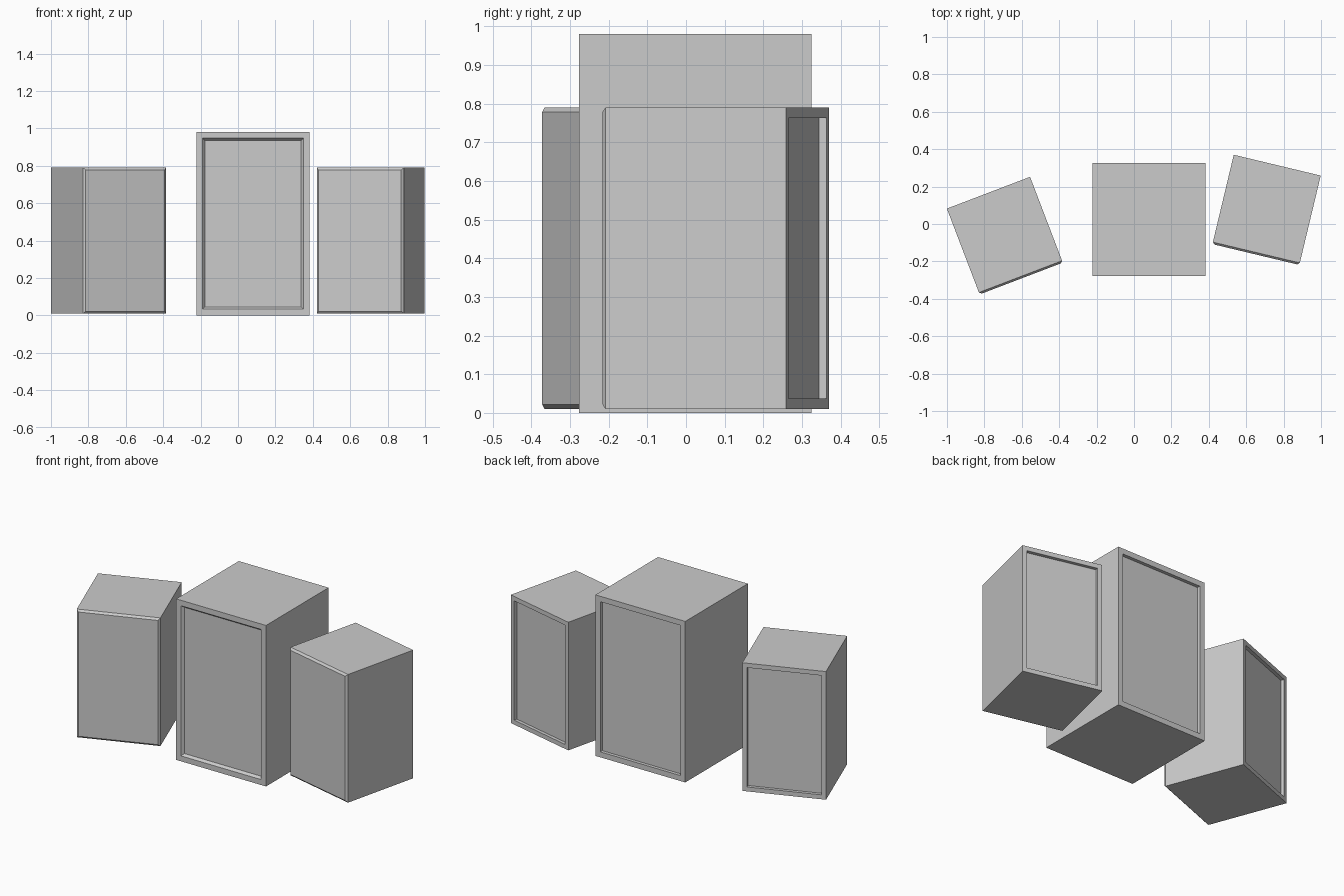
import bpy, bmesh, math
from mathutils import Vector

if "Cube" in bpy.data.objects:
    bpy.data.objects.remove(bpy.data.objects["Cube"])


def pick(bm, y_sign):
    """Face that looks straight along +y or -y and lies furthest out."""
    faces = [f for f in bm.faces if f.normal.y * y_sign > 0.99]
    return max(faces, key=lambda f: f.calc_center_median().y * y_sign)


def step(bm, face, inset, offset, y_sign):
    """Extrude a face by offset along y while shrinking it by inset."""
    new = bmesh.ops.extrude_discrete_faces(bm, faces=[face])["faces"][0]
    c = new.calc_center_median()
    for v in new.verts:
        v.co.x -= math.copysign(inset, v.co.x - c.x)
        v.co.z -= math.copysign(inset, v.co.z - c.z)
        v.co.y += offset * y_sign
    bm.normal_update()
    return new


def cabinet(name, size, loc, angle, rim, front):
    bm = bmesh.new()
    bmesh.ops.create_cube(bm, size=1)
    bmesh.ops.scale(bm, vec=Vector(size), verts=bm.verts)
    bmesh.ops.translate(bm, vec=(0, 0, size[2] / 2), verts=bm.verts)
    bm.normal_update()
    # front and back panels: list of (inset, offset) steps
    for sign, steps in ((-1, front), (1, [(rim, 0), (0, -0.02)])):
        face = pick(bm, sign)
        for inset, offset in steps:
            face = step(bm, face, inset, offset, sign)
    bmesh.ops.recalc_face_normals(bm, faces=bm.faces)
    me = bpy.data.meshes.new(name)
    bm.to_mesh(me)
    bm.free()
    ob = bpy.data.objects.new(name, me)
    ob.location = loc
    ob.rotation_euler.z = math.radians(angle)
    bpy.context.collection.objects.link(ob)


# Tall middle cabinet with a recessed front panel
cabinet("center_cabinet", (0.605, 0.602, 0.98), (0.08, 0.024, 0), 0, 0.033,
        [(0.033, 0), (0.012, -0.015)])

# Smaller side cabinets turned inward, with chamfered front panels
chamfer = [(0.012, 0.011)]
cabinet("left_cabinet", (0.476, 0.48, 0.78), (-0.6925, -0.057, 0.01), 20.9, 0.027, chamfer)
cabinet("right_cabinet", (0.478, 0.48, 0.78), (0.71, 0.081, 0.01), -13.45, 0.027, chamfer)
